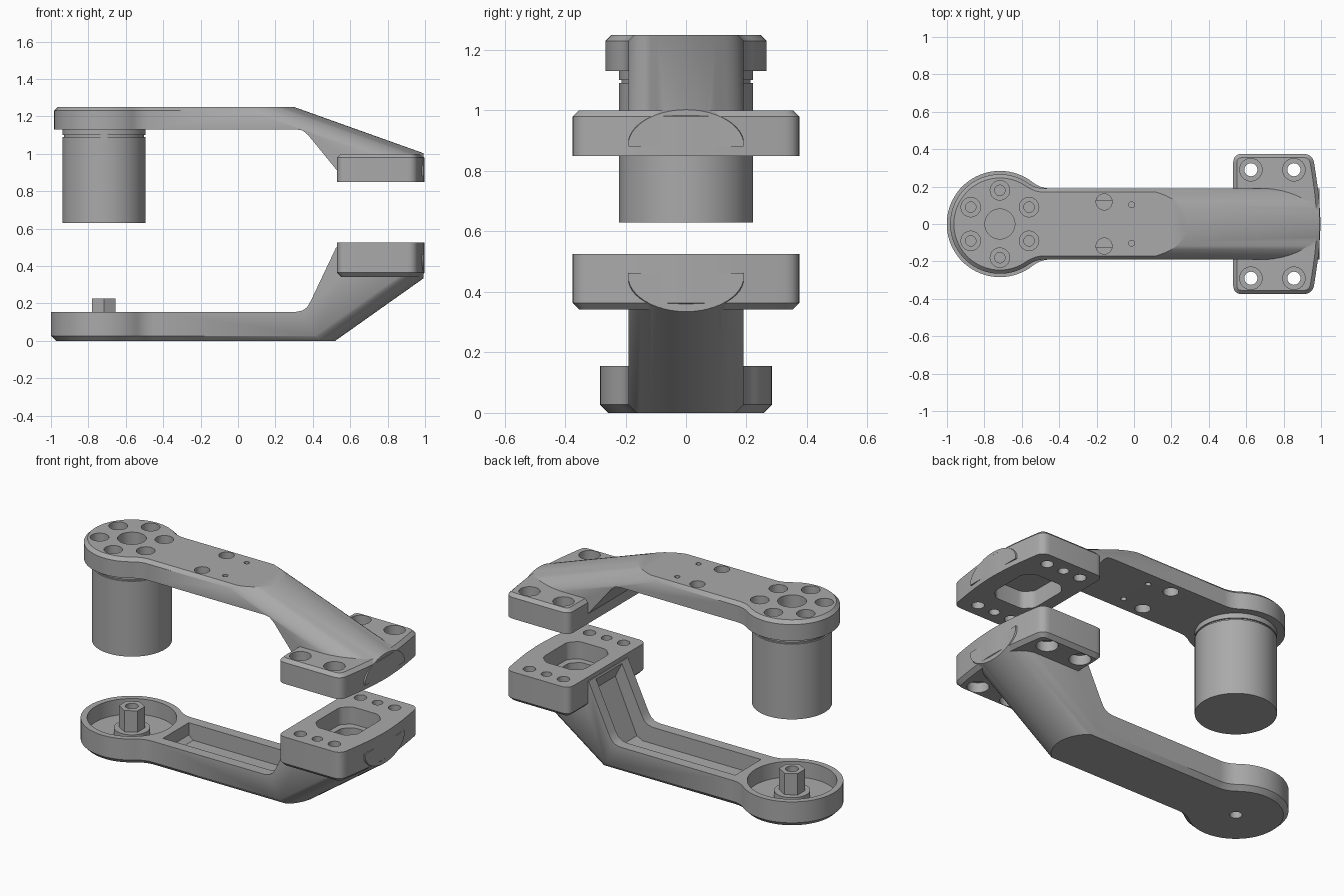
import bpy, bmesh, math
from mathutils import Vector

if "Cube" in bpy.data.objects:
    bpy.data.objects.remove(bpy.data.objects["Cube"], do_unlink=True)

grey = bpy.data.materials.new("machined_grey")
grey.use_nodes = True
COLOUR = (0.4, 0.4, 0.4, 1)
grey.diffuse_color = COLOUR
grey.node_tree.nodes["Principled BSDF"].inputs["Base Color"].default_value = COLOUR

HEAD_X = -0.717
BAR_W = 0.19


# ---------- helpers ----------
def plan(u, v, w):
    return (u, v, w)


def side(u, v, w):
    return (u, w, v)


def prism(name, pts, lo, hi, to3d=plan, chamfer_z=None, chamfer=0.02):
    """Extrude a 2D outline; optionally chamfer the rim lying at one height."""
    bm = bmesh.new()
    rings = [[bm.verts.new(to3d(u, v, w)) for u, v in pts] for w in (lo, hi)]
    for ring in rings:
        bm.faces.new(ring)
    n = len(pts)
    for i in range(n):
        j = (i + 1) % n
        bm.faces.new((rings[0][i], rings[0][j], rings[1][j], rings[1][i]))
    bmesh.ops.recalc_face_normals(bm, faces=bm.faces)
    if chamfer_z is not None:
        rim = [e for e in bm.edges if all(abs(v.co.z - chamfer_z) < 1e-5 for v in e.verts)]
        bmesh.ops.bevel(bm, geom=rim, offset=chamfer, segments=1, affect='EDGES')
    mesh = bpy.data.meshes.new(name)
    bm.to_mesh(mesh)
    bm.free()
    mesh.materials.append(grey)
    obj = bpy.data.objects.new(name, mesh)
    bpy.context.collection.objects.link(obj)
    return obj


def circle(x, y, r, n=40, turn=0.0):
    return [(x + r * math.cos(turn + math.tau * i / n),
             y + r * math.sin(turn + math.tau * i / n)) for i in range(n)]


def cyl(name, x, y, r, lo, hi, n=40, turn=0.0):
    return prism(name, circle(x, y, r, n, turn), lo, hi)


def rounded(pts, r, n=6):
    """Round every corner of a polygon."""
    out = []
    for i, p in enumerate(pts):
        p, a, b = Vector(p), Vector(pts[i - 1]), Vector(pts[(i + 1) % len(pts)])
        s = p + (a - p).normalized() * min(r, (a - p).length * 0.45)
        e = p + (b - p).normalized() * min(r, (b - p).length * 0.45)
        for k in range(n + 1):
            t = k / n
            out.append(tuple(s * (1 - t) ** 2 + p * 2 * t * (1 - t) + e * t * t))
    return out


def combine(obj, other, how):
    mod = obj.modifiers.new(how, 'BOOLEAN')
    mod.operation, mod.solver, mod.object = how, 'EXACT', other
    bpy.context.view_layer.objects.active = obj
    bpy.ops.object.modifier_apply(modifier=mod.name)
    bpy.data.objects.remove(other, do_unlink=True)


def cut(obj, *tools):
    for tool in tools:
        combine(obj, tool, 'DIFFERENCE')


def smooth(obj):
    bpy.ops.object.select_all(action='DESELECT')
    obj.select_set(True)
    bpy.context.view_layer.objects.active = obj
    bpy.ops.object.shade_smooth_by_angle(angle=math.radians(30))


def arm_outline(r, end, rf=0.15):
    """Round head blended by fillets into a straight bar."""
    fx = HEAD_X + math.sqrt((r + rf) ** 2 - (BAR_W + rf) ** 2)
    fy = BAR_W + rf
    a = math.atan2(fy, fx - HEAD_X)
    half = [(end, BAR_W)]
    for k in range(9):
        t = -math.pi / 2 + (a - math.pi / 2) * k / 8
        half.append((fx + rf * math.cos(t), fy + rf * math.sin(t)))
    for k in range(1, 29):
        t = a + (math.pi - a) * k / 28
        half.append((HEAD_X + r * math.cos(t), r * math.sin(t)))
    return half + [(x, -y) for x, y in reversed(half[:-1])]


def slope_cutter(x_start, z_start, slope, up, x_lo, drop):
    """Everything outside a sloping, rounded-back surface."""
    arc = [(0.192 * math.sin(t), -drop * (1 - math.cos(t)))
           for t in (math.pi * (k / 24 - 0.5) for k in range(25))]
    pts = [(-0.4, 0.9), (-0.4, -drop)] + arc + [(0.4, -drop), (0.4, 0.9)]
    return prism("slope_cutter", pts, x_lo, 1.1,
                 lambda u, v, w: (w, u, z_start + slope * (w - x_start) + up * v))


half_edge = [(0.53, 0.375), (0.955, 0.375), (0.975, 0.25), (0.99, 0.14)]
PAD = rounded([(x, -y) for x, y in half_edge] + [(0.998, 0)] + half_edge[::-1], 0.05)


def pocket(lo, hi, shrink=0.0):
    a, b, w, c = 0.605 + shrink, 0.885 - shrink, 0.165 - shrink, 0.05
    pts = [(a, -w + c), (a + c, -w), (b - c, -w), (b, -w + c),
           (b, w - c), (b - c, w), (a + c, w), (a, w - c)]
    return prism("pocket", rounded(pts, 0.02, 3), lo, hi)


def bolt_holes(obj, inner, outer, up):
    """Through holes with counterbores, and a blind hole between them."""
    for y in (-0.29, 0.29):
        for x in (0.625, 0.855):
            cut(obj, cyl("hole", x, y, 0.035, min(inner, outer) - 0.1, max(inner, outer) + 0.1, 24))
            a, b = sorted((outer - up * 0.06, outer + up * 0.15))
            cut(obj, cyl("bore", x, y, 0.06, a, b, 32))
        cut(obj, cyl("pin_hole", 0.74, y, 0.03, inner - 0.08, inner + 0.08, 24))


# ---------- upper arm ----------
upper = prism("upper_arm", arm_outline(0.266, 0.993), 0.8, 1.25, chamfer_z=1.25)
upper_profile = [(-1.1, 1.13), (0.31, 1.13), (0.345, 1.125), (0.375, 1.10), (0.53, 0.91),
                 (0.6, 0.88), (1.1, 0.88), (1.1, 1.4), (-1.1, 1.4)]
combine(upper, prism("profile", upper_profile, -0.5, 0.5, side), 'INTERSECT')
cut(upper, slope_cutter(0.30, 1.25, -0.357, 1, -0.1, 0.12))
combine(upper, prism("upper_pad", PAD, 0.85, 1.0, chamfer_z=1.0), 'UNION')
# clear the counterbores and the underside recess
bolt_holes(upper, 0.85, 1.0, 1)
cut(upper, pocket(0.7, 0.955))
# screw ring and centre hole on the head
cut(upper, cyl("centre_hole", HEAD_X, 0, 0.08, 1.17, 1.4))
for k in range(6):
    t = math.radians(90 + 60 * k)
    x, y = HEAD_X + 0.18 * math.cos(t), 0.18 * math.sin(t)
    cut(upper, cyl("bore", x, y, 0.052, 1.20, 1.4, 32), cyl("hole", x, y, 0.028, 1.15, 1.4, 20))
for y in (-1, 1):
    cut(upper, cyl("hole", -0.16, y * 0.118, 0.043, 1, 1.4, 32),
        cyl("hole", -0.013, y * 0.103, 0.016, 1, 1.4, 16))
smooth(upper)

# ---------- drum under the head ----------
for name, r, lo, hi in (("drum", 0.222, 0.63, 1.09), ("drum_groove", 0.214, 1.085, 1.105),
                        ("drum_collar", 0.222, 1.10, 1.135)):
    smooth(cyl(name, HEAD_X, 0, r, lo, hi, 72))

# ---------- lower arm ----------
lower = prism("lower_arm", arm_outline(0.284, 0.993), 0.0, 0.6, chamfer_z=0.0, chamfer=0.027)
lower_profile = [(-1.1, -0.2), (1.1, -0.2), (1.1, 0.45), (0.6, 0.5), (0.525, 0.5), (0.39, 0.215),
                 (0.37, 0.18), (0.345, 0.162), (0.31, 0.155), (-1.1, 0.155)]
combine(lower, prism("profile", lower_profile, -0.5, 0.5, side), 'INTERSECT')
cut(lower, slope_cutter(0.52, 0.0, 0.708, -1, 0.3, 0.12))
combine(lower, prism("lower_pad", PAD, 0.342, 0.525, chamfer_z=0.342, chamfer=0.022), 'UNION')
bolt_holes(lower, 0.525, 0.342, -1)
cut(lower, pocket(0.42, 0.7), pocket(0.36, 0.7, 0.035))
# long channel that climbs the slope
channel = [(-0.42, 0.3), (-0.42, 0.08), (-0.39, 0.055), (0.38, 0.055), (0.42, 0.075),
           (0.565, 0.40), (0.52, 0.49), (0.45, 0.46), (0.33, 0.3)]
cut(lower, prism("channel", channel, -0.125, 0.125, side))
# round dish in the head with its drain hole
cut(lower, cyl("dish", HEAD_X, 0, 0.248, 0.06, 0.5, 72),
    cyl("hole", HEAD_X, 0, 0.034, -0.1, 0.5, 24))
smooth(lower)

# ---------- hexagonal post in the dish ----------
post = cyl("hex_post", HEAD_X, 0, 0.072, 0.055, 0.225, 6, math.pi / 2)
combine(post, cyl("post_collar", HEAD_X, 0, 0.1, 0.05, 0.095), 'UNION')
cut(post, cyl("hole", HEAD_X, 0, 0.036, -0.1, 0.5, 24))
smooth(post)
